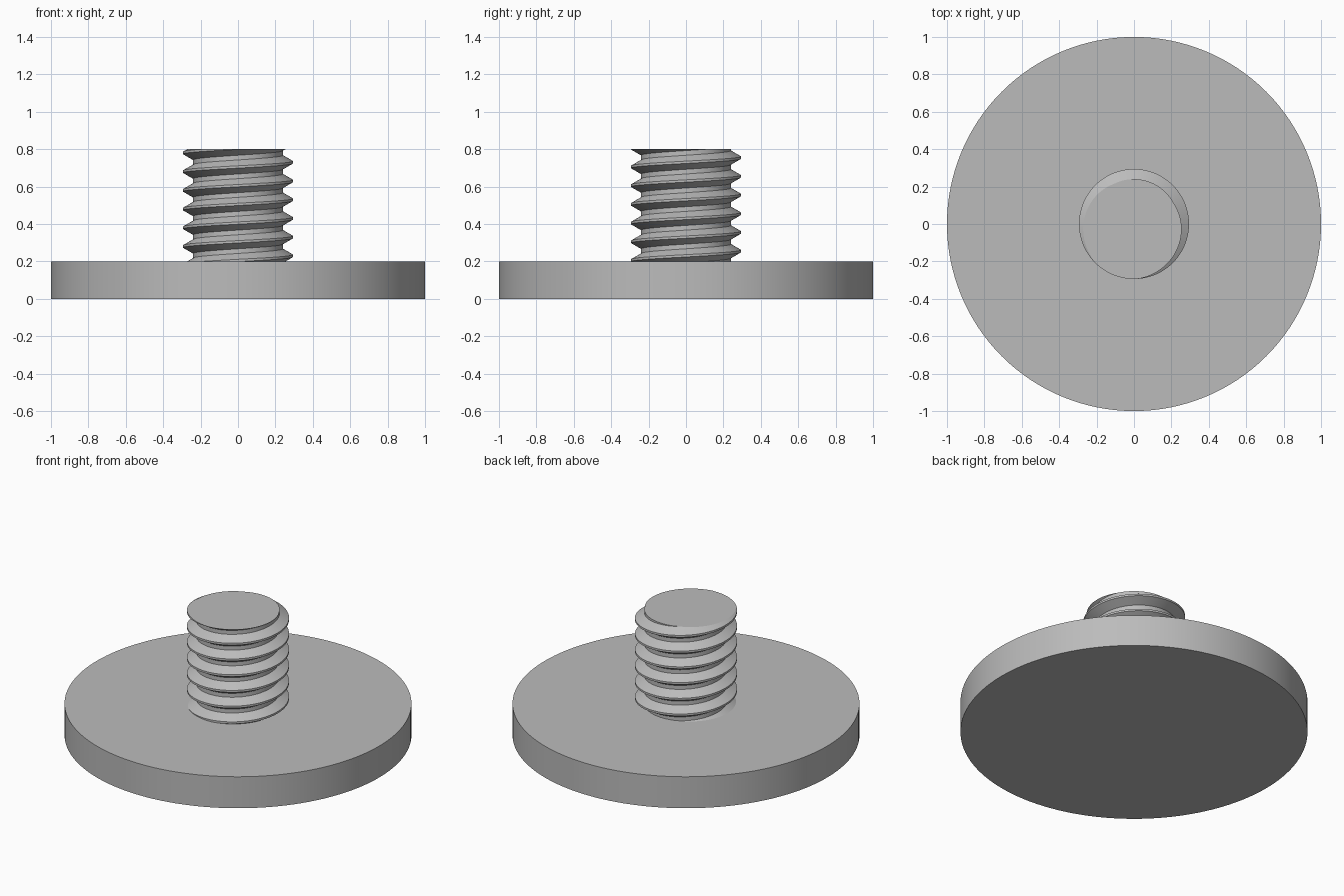
import bpy
import bmesh
from math import tau
from mathutils import Vector

cube = bpy.data.objects.get("Cube")
if cube:
    bpy.data.objects.remove(cube, do_unlink=True)

PLATE_TOP, STUD_TOP = 0.2, 0.8
CREST, PITCH = 0.294, 0.1
STEPS = 96

grey = bpy.data.materials.new("steel grey")
grey.use_nodes = True
colour = (0.5, 0.5, 0.5, 1)
grey.diffuse_color = colour
grey.node_tree.nodes["Principled BSDF"].inputs["Base Color"].default_value = colour


def finish(bm, name, angle):
    """Turn a bmesh into a smooth-shaded grey object with sharp edges kept."""
    bmesh.ops.recalc_face_normals(bm, faces=bm.faces)
    mesh = bpy.data.meshes.new(name)
    bm.to_mesh(mesh)
    bm.free()
    mesh.materials.append(grey)
    obj = bpy.data.objects.new(name, mesh)
    bpy.context.collection.objects.link(obj)
    bpy.ops.object.select_all(action='DESELECT')
    obj.select_set(True)
    bpy.context.view_layer.objects.active = obj
    bpy.ops.object.shade_smooth_by_angle(angle=angle)


# Round base plate
bm = bmesh.new()
bmesh.ops.create_cone(bm, cap_ends=True, segments=128, radius1=1, radius2=1, depth=PLATE_TOP)
bmesh.ops.translate(bm, vec=(0, 0, PLATE_TOP / 2), verts=bm.verts)
finish(bm, "base_plate", 0.5)

# Threaded stud: one tooth profile swept along a right-handed helix
bm = bmesh.new()
root = CREST - 0.541 * PITCH
tooth = [(CREST, -1 / 16), (CREST, 1 / 16), (root, 3 / 8), (root, 5 / 8), (CREST, 15 / 16)]
start = PLATE_TOP - 0.17
verts = [bm.verts.new((r, 0, start + z * PITCH)) for r, z in tooth]
edges = [bm.edges.new(pair) for pair in zip(verts, verts[1:])]
turns = 8
bmesh.ops.spin(bm, geom=verts + edges, cent=(0, 0, 0), axis=(0, 0, 1),
               dvec=Vector((0, 0, PITCH / STEPS)), angle=tau * turns, steps=STEPS * turns)
bmesh.ops.remove_doubles(bm, verts=bm.verts, dist=0.0005)

# Trim the helix flush with the plate and the stud's end, then cap the end
for height, side in ((PLATE_TOP, -1), (STUD_TOP, 1)):
    cut = bmesh.ops.bisect_plane(bm, geom=bm.verts[:] + bm.edges[:] + bm.faces[:], dist=1e-5,
                                 plane_co=(0, 0, height), plane_no=(0, 0, side), clear_outer=True)
rim = [e for e in bm.edges if e.is_boundary and all(v.co.z > STUD_TOP - 0.001 for v in e.verts)]
bmesh.ops.edgeloop_fill(bm, edges=rim)
finish(bm, "threaded_stud", 0.4)
